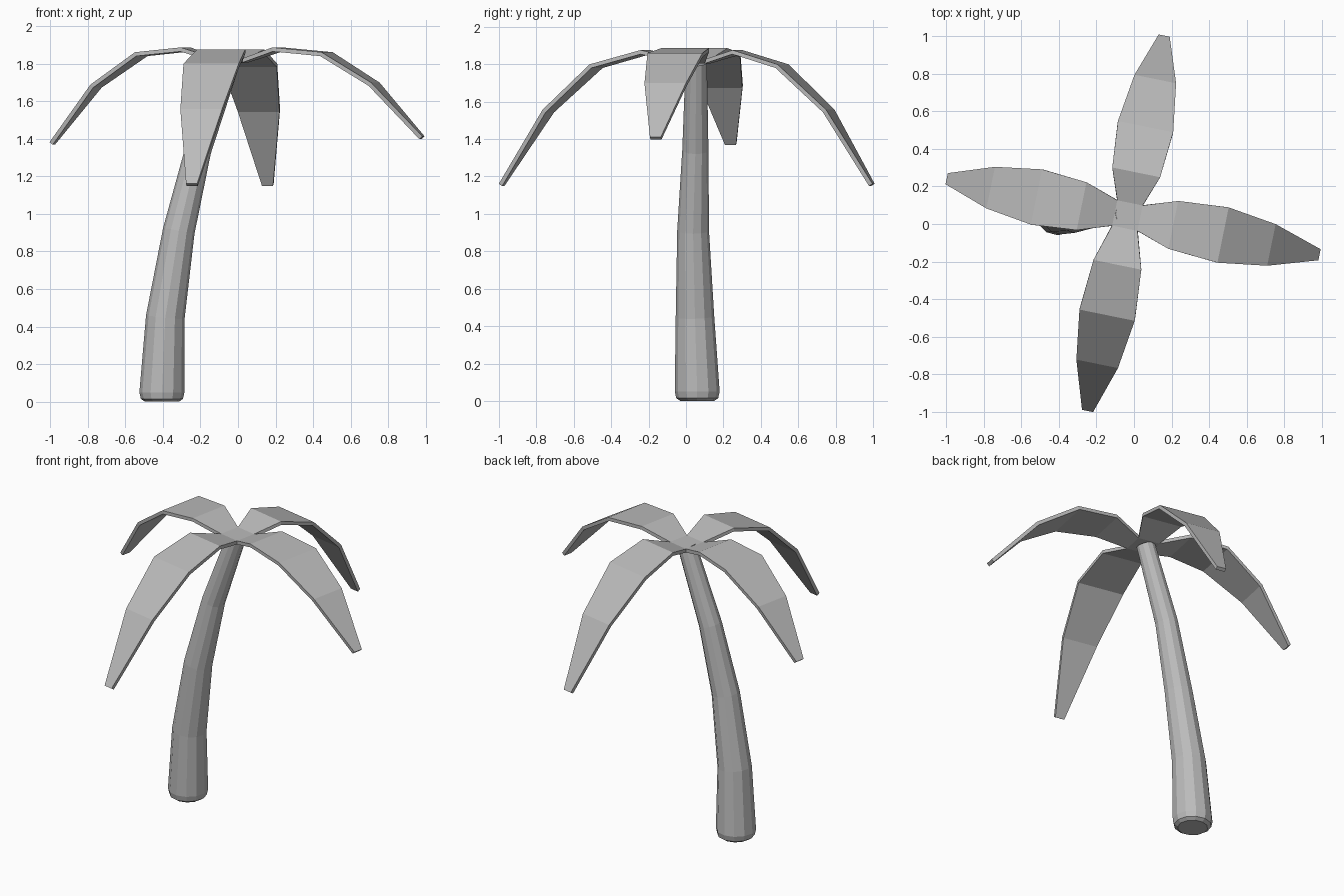
import bpy, bmesh
from math import cos, sin, tau
from mathutils import Vector

cube = bpy.data.objects.get("Cube")
if cube:
    bpy.data.objects.remove(cube)

grey = bpy.data.materials.new("plain grey")
grey.use_nodes = True
colour = (0.5, 0.5, 0.5, 1)
grey.diffuse_color = colour
grey.node_tree.nodes["Principled BSDF"].inputs["Base Color"].default_value = colour


def finish(name, bm):
    """Turn a bmesh into a flat shaded grey object."""
    bmesh.ops.recalc_face_normals(bm, faces=bm.faces)
    mesh = bpy.data.meshes.new(name)
    bm.to_mesh(mesh)
    bm.free()
    mesh.materials.append(grey)
    obj = bpy.data.objects.new(name, mesh)
    bpy.context.collection.objects.link(obj)
    return obj


# Trunk: tapering rings that follow a leaning path (x, y, z, radius)
SIDES = 12
path = [(-0.405, 0.06, 0.0, 0.09), (-0.405, 0.06, 0.015, 0.112),
        (-0.405, 0.06, 0.05, 0.12), (-0.387, 0.048, 0.45, 0.103),
        (-0.315, 0.038, 0.91, 0.085), (-0.212, 0.05, 1.34, 0.07),
        (-0.045, 0.055, 1.81, 0.057)]
bm = bmesh.new()
rings = []
for i, (x, y, z, r) in enumerate(path):
    centre = Vector((x, y, z))
    axis = Vector((0, 0, 1))
    if i > 2:
        before = Vector(path[i - 1][:3])
        after = Vector(path[min(i + 1, len(path) - 1)][:3])
        axis = (after - before).normalized()
    turn = Vector((0, 0, 1)).rotation_difference(axis)
    rings.append([bm.verts.new(centre + turn @ Vector(
        (r * cos(tau * k / SIDES), r * sin(tau * k / SIDES), 0)))
        for k in range(SIDES)])
for low, high in zip(rings, rings[1:]):
    for k in range(SIDES):
        n = (k + 1) % SIDES
        bm.faces.new((low[k], low[n], high[n], high[k]))
bm.faces.new(rings[0])
bm.faces.new(rings[-1])
finish("trunk", bm)

# Crown of four drooping fronds growing from the sides of a small square
crown = Vector((-0.035, 0.045, 1.815))
half = 0.07
widths = (0.13, 0.15, 0.113, 0.03)
long_droop = (1.875, 1.85, 1.69, 1.405)
steep_droop = (1.865, 1.79, 1.55, 1.155)
fronds = [((0.25, 0.516, 0.775, 1.035), long_droop),       # left
          ((0.234, 0.478, 0.733, 0.968), steep_droop),     # back
          ((0.25, 0.49, 0.735, 0.973), (1.875, 1.85, 1.68, 1.375)),  # right
          ((0.267, 0.536, 0.797, 1.052), steep_droop)]     # front
bm = bmesh.new()
out = Vector((0.98, -0.2, 0))
corners = []
for k in range(4):
    side = Vector((-out.y, out.x, 0))
    corners.append(bm.verts.new(crown + half * (out - side)))
    out = side
bm.faces.new(corners)
for k, (reach, heights) in enumerate(fronds):
    side = Vector((-out.y, out.x, 0))
    row = (corners[k], corners[(k + 1) % 4])
    for dist, z, w in zip(reach, heights, widths):
        mid = crown + out * dist
        mid.z = z
        new = (bm.verts.new(mid - side * w), bm.verts.new(mid + side * w))
        bm.faces.new((row[0], new[0], new[1], row[1]))
        row = new
    out = side
leaves = finish("palm_fronds", bm)
thick = leaves.modifiers.new("thickness", 'SOLIDIFY')
thick.thickness = 0.022
thick.offset = 0
